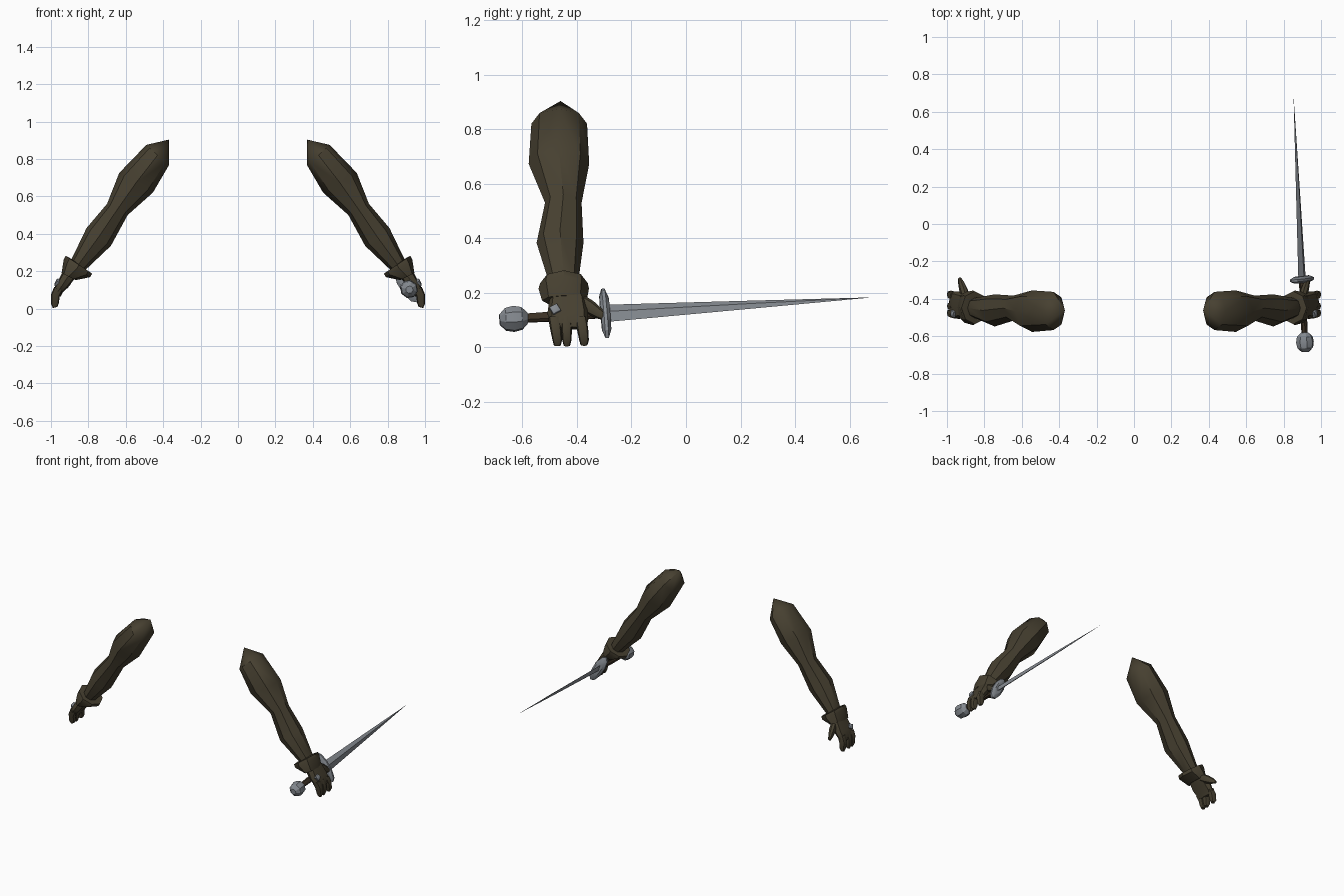
import bpy, bmesh, math
from mathutils import Vector

if "Cube" in bpy.data.objects:
    bpy.data.objects.remove(bpy.data.objects["Cube"])


def material(name, rgb):
    m = bpy.data.materials.new(name)
    m.diffuse_color = (*rgb, 1)
    m.use_nodes = True
    m.node_tree.nodes["Principled BSDF"].inputs["Base Color"].default_value = m.diffuse_color
    return m


SLEEVE = material("olive_brown", (0.062, 0.051, 0.030))
GRIP = material("dark_leather", (0.045, 0.031, 0.018))
STEEL = material("steel", (0.235, 0.255, 0.28))


def finish(name, bm, mat, mirror=False, angle=40):
    bmesh.ops.recalc_face_normals(bm, faces=bm.faces)
    me = bpy.data.meshes.new(name)
    bm.to_mesh(me)
    bm.free()
    ob = bpy.data.objects.new(name, me)
    bpy.context.collection.objects.link(ob)
    me.materials.append(mat)
    bpy.ops.object.select_all(action='DESELECT')
    ob.select_set(True)
    bpy.context.view_layer.objects.active = ob
    bpy.ops.object.shade_smooth_by_angle(angle=math.radians(angle))
    if mirror:
        ob.modifiers.new("mirror", 'MIRROR').use_mirror_merge = False
    return ob


def loft(name, rings, mat, tip=None, end_tip=None, mirror=False, angle=40):
    """Skin a list of closed point rings, capped flat or to a point."""
    bm = bmesh.new()
    loops = [[bm.verts.new(p) for p in r] for r in rings]
    n = len(loops[0])
    for a, b in zip(loops, loops[1:]):
        for i in range(n):
            j = (i + 1) % n
            bm.faces.new((a[i], a[j], b[j], b[i]))
    for loop, point in ((loops[0], tip), (loops[-1], end_tip)):
        if point:
            v = bm.verts.new(point)
            for i in range(n):
                bm.faces.new((loop[i], loop[(i + 1) % n], v))
        else:
            bm.faces.new(loop)
    return finish(name, bm, mat, mirror, angle)


def limb_ring(outer, inner, y0, y1, n=8, boxy=1.0):
    """Oval ring spanning two points in the xz plane and a y range."""
    o, i = Vector((outer[0], 0, outer[1])), Vector((inner[0], 0, inner[1]))
    c = (o + i) / 2 + Vector((0, (y0 + y1) / 2, 0))
    u, v = (o - i) / 2, Vector((0, (y1 - y0) / 2, 0))
    pts = []
    for k in range(n):
        a = math.tau * k / n
        s = boxy if k % 2 else 1.0
        pts.append(c + s * (u * math.cos(a) + v * math.sin(a)))
    return pts


# Sleeved arm, ending in a pointed shoulder
loft("arm", [
    limb_ring((0.49, 0.875), (0.37, 0.765), -0.567, -0.363),
    limb_ring((0.635, 0.725), (0.455, 0.62), -0.577, -0.355),
    limb_ring((0.70, 0.56), (0.59, 0.50), -0.517, -0.383),
    limb_ring((0.81, 0.43), (0.68, 0.335), -0.548, -0.376),
    limb_ring((0.887, 0.27), (0.812, 0.21), -0.503, -0.395),
    limb_ring((0.925, 0.20), (0.855, 0.16), -0.50, -0.40),
], SLEEVE, tip=(0.37, -0.46, 0.903), mirror=True)

# Flared glove cuff
loft("cuff", [
    limb_ring((0.88, 0.26), (0.82, 0.21), -0.50, -0.395),
    limb_ring((0.922, 0.282), (0.78, 0.187), -0.535, -0.36),
    limb_ring((0.932, 0.262), (0.79, 0.168), -0.541, -0.356),
    limb_ring((0.943, 0.19), (0.867, 0.152), -0.528, -0.364),
    limb_ring((0.93, 0.185), (0.88, 0.16), -0.50, -0.39),
], SLEEVE, mirror=True)

# Palm
loft("palm", [
    limb_ring((0.935, 0.20), (0.872, 0.16), -0.50, -0.37, boxy=1.12),
    limb_ring((0.97, 0.135), (0.905, 0.12), -0.508, -0.36, boxy=1.15),
    limb_ring((0.988, 0.10), (0.937, 0.085), -0.503, -0.36, boxy=1.12),
    limb_ring((0.99, 0.075), (0.948, 0.065), -0.485, -0.37, boxy=1.05),
], SLEEVE, mirror=True)

# Fingers: y at the knuckle, y at the tip, half width, tip height
for k, (ya, yb, w, z) in enumerate([(-0.484, -0.472, 0.021, 0.004),
                                    (-0.439, -0.437, 0.020, 0.003),
                                    (-0.386, -0.374, 0.021, 0.005)]):
    ym = (ya + yb) / 2
    loft(f"finger_{k + 1}", [
        limb_ring((0.983, 0.115), (0.938, 0.095), ya - w, ya + w, boxy=1.1),
        limb_ring((1.0, 0.075), (0.953, 0.065), ym - w, ym + w, boxy=1.1),
        limb_ring((1.0, 0.025), (0.958, 0.028), yb - w * .85, yb + w * .85, boxy=1.1),
        limb_ring((0.99, z), (0.966, z + 0.006), yb - w * .6, yb + w * .6),
    ], SLEEVE, mirror=True)


def along(p, q, side, stations, n=8):
    """Rings about the line p-q; stations are (distance, width, thickness)."""
    d = (q - p).normalized()
    s = (side - d * side.dot(d)).normalized()
    t = d.cross(s)
    return [[p + d * x + s * (a * math.cos(math.tau * k / n))
             + t * (b * math.sin(math.tau * k / n)) for k in range(n)]
            for x, a, b in stations]


# Thumb
loft("thumb", along(Vector((0.90, -0.39, 0.17)), Vector((0.932, -0.29, 0.105)),
                    Vector((0, 0.5, 1)),
                    [(0, .026, .022), (.045, .027, .023), (.09, .02, .017), (.122, .010, .009)]),
     SLEEVE, mirror=True)

# Metal stud on the back of each glove
loft("glove_stud", along(Vector((0.958, -0.48, 0.135)), Vector((0.980, -0.48, 0.145)),
                         Vector((-0.4, 0.3, 1)),
                         [(0, .022, .022), (.016, .022, .022), (.02, .015, .015)], 4),
     STEEL, mirror=True)

# Sword, held only on the +x side; its width runs parallel to the forearm
P, Q = Vector((0.914, -0.632, 0.104)), Vector((0.853, 0.686, 0.183))
L = (Q - P).length
WIDTH = Vector((-0.53, 0, 0.85))

loft("sword_pommel", along(P, Q, WIDTH, [(-.052, .02, .02), (-.03, .043, .043), (.0, .05, .048),
                                         (.03, .043, .043), (.052, .02, .02)]), STEEL, angle=25)
loft("sword_grip", along(P, Q, WIDTH, [(.04, .018, .016), (.19, .021, .018), (.335, .018, .016)]), GRIP)
loft("sword_guard", along(P, Q, WIDTH, [(.32, .075, .024), (.33, .107, .038),
                                        (.342, .107, .038), (.354, .07, .024)], 10), STEEL, angle=30)
loft("sword_blade", along(P, Q, WIDTH, [(.345, .037, .013), (.87, .0175, .008)], 4),
     STEEL, end_tip=Q, angle=15)
